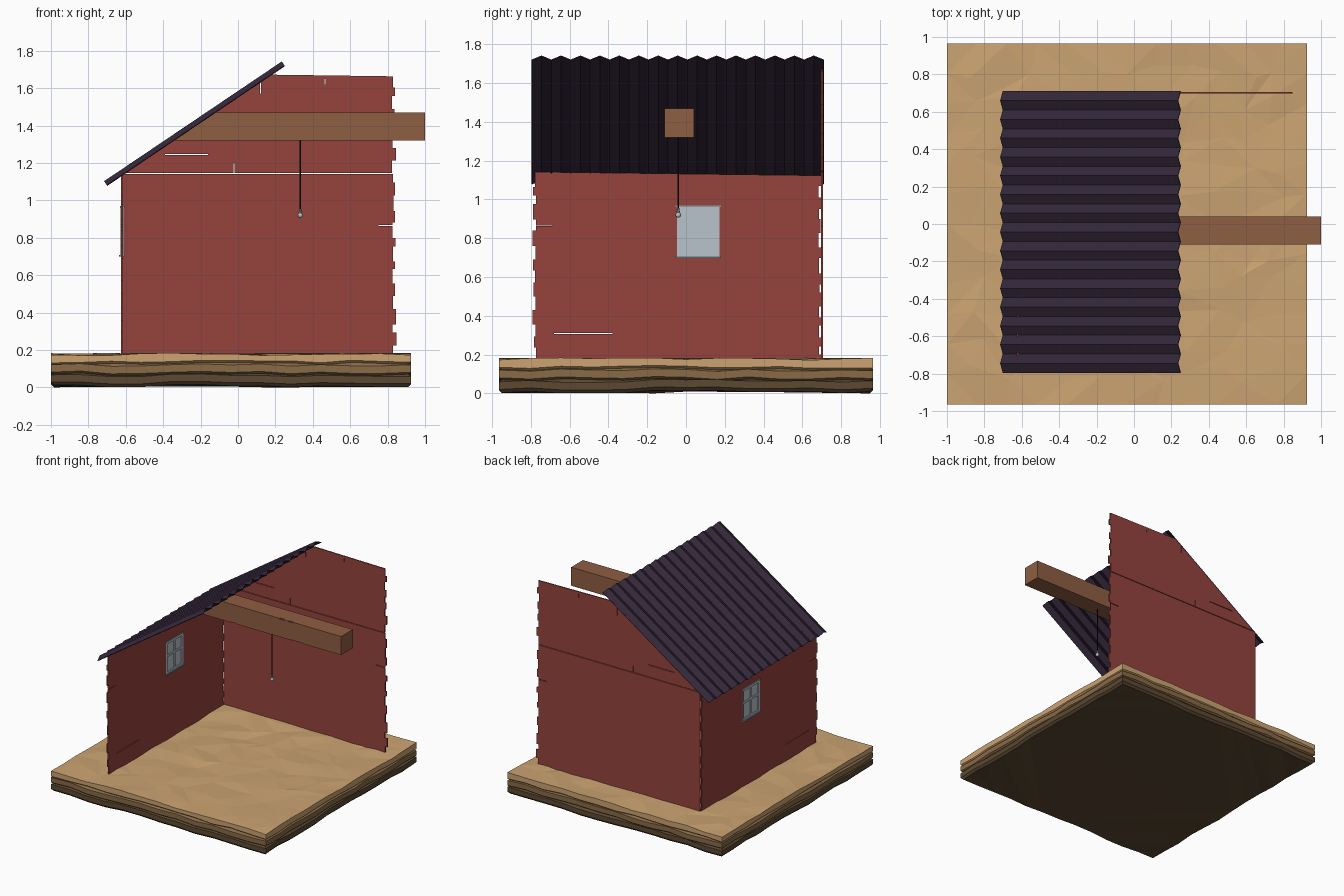
import bpy, bmesh, math, random
from mathutils import Vector

if "Cube" in bpy.data.objects:
    bpy.data.objects.remove(bpy.data.objects["Cube"])

random.seed(4)


def mat(name, hexcol):
    ch = [int(hexcol[i:i + 2], 16) / 255 for i in (0, 2, 4)]
    lin = [c / 12.92 if c <= 0.04045 else ((c + 0.055) / 1.055) ** 2.4 for c in ch]
    m = bpy.data.materials.new(name)
    m.diffuse_color = (*lin, 1)
    m.use_nodes = True
    m.node_tree.nodes["Principled BSDF"].inputs["Base Color"].default_value = m.diffuse_color
    return m


SAND = mat("sand", "CCA472")
EARTH = mat("brown earth", "8A6B47")
DEEP = mat("dark earth", "5C4932")
RED = mat("red siding", "96443D")
ROOF = mat("dark purple metal", "34283A")
WOOD = mat("brown wood", "8F5E42")
BLACK = mat("black cord", "141214")
GREY = mat("grey trim", "8F9B9E")
PALE = mat("pale glass", "BAC3CC")


def finish(bm, name, *mats):
    bmesh.ops.recalc_face_normals(bm, faces=bm.faces)
    me = bpy.data.meshes.new(name)
    bm.to_mesh(me)
    bm.free()
    for m in mats:
        me.materials.append(m)
    ob = bpy.data.objects.new(name, me)
    bpy.context.collection.objects.link(ob)
    return ob


def boxes(name, m, spans):
    """Each span is (x0, x1, y0, y1, z0, z1)."""
    bm = bmesh.new()
    for x0, x1, y0, y1, z0, z1 in spans:
        vs = bmesh.ops.create_cube(bm, size=1)["verts"]
        for v in vs:
            v.co = ((x0 + x1) / 2 + v.co.x * (x1 - x0),
                    (y0 + y1) / 2 + v.co.y * (y1 - y0),
                    (z0 + z1) / 2 + v.co.z * (z1 - z0))
    return finish(bm, name, *([m] if m else []))


def prism(name, m, pts, axis, a, b):
    """Extrude a (u, z) outline along x or y from a to b."""
    bm = bmesh.new()
    put = (lambda u, z: (u, a, z)) if axis == "y" else (lambda u, z: (a, u, z))
    f = bm.faces.new([bm.verts.new(put(u, z)) for u, z in pts])
    r = bmesh.ops.extrude_face_region(bm, geom=[f])
    d = Vector((0, b - a, 0)) if axis == "y" else Vector((b - a, 0, 0))
    bmesh.ops.translate(bm, vec=d, verts=[g for g in r["geom"] if isinstance(g, bmesh.types.BMVert)])
    return finish(bm, name, m)


def jag(u, amp, z0, z1):
    """Broken board ends: a stepped edge going up from z0 to z1."""
    out, z, k = [], z0, 0
    while z < z1 - 0.03:
        step = min(random.uniform(0.035, 0.085), z1 - z)
        off = amp * (random.uniform(0.6, 1) if k % 2 else random.uniform(0, 0.3))
        out += [(u + off, z), (u + off, z + step)]
        z += step
        k += 1
    return out


def cut(ob, spans):
    cutter = boxes("cutter", None, spans)
    cutter.hide_render = True
    md = ob.modifiers.new("cut", "BOOLEAN")
    md.object, md.operation, md.solver = cutter, "DIFFERENCE", "EXACT"
    bpy.context.view_layer.objects.active = ob
    bpy.ops.object.modifier_apply(modifier=md.name)
    bpy.data.objects.remove(cutter)


# Ground slab: bumpy top, three strata with undercut wavy edges
N = 12
X0, X1, Y0, Y1 = -1.0, 0.925, -0.965, 0.965
bm = bmesh.new()
grid = {}
for i in range(N + 1):
    for j in range(N + 1):
        edge = i in (0, N) or j in (0, N)
        jx, jy = (0, 0) if edge else (random.uniform(-.05, .05), random.uniform(-.05, .05))
        grid[i, j] = bm.verts.new((X0 + (X1 - X0) * i / N + jx, Y0 + (Y1 - Y0) * j / N + jy,
                                   0.177 + random.uniform(-.007, .007)))
for i in range(N):
    for j in range(N):
        q = [grid[i, j], grid[i + 1, j], grid[i + 1, j + 1], grid[i, j + 1]]
        k = random.randint(0, 1)
        bm.faces.new((q[k], q[k + 1], q[k + 2]))
        bm.faces.new((q[k + 2], q[(k + 3) % 4], q[k]))
ring = ([grid[i, 0] for i in range(N)] + [grid[N, j] for j in range(N)] +
        [grid[N - i, N] for i in range(N)] + [grid[0, N - j] for j in range(N)])
outline = [(v.co.x, v.co.y) for v in ring]
cx, cy = (X0 + X1) / 2, 0
for layer, (rows) in enumerate([((0, .137), (.014, .126)),
                                ((0, .120), (0, .080), (.014, .070)),
                                ((0, .064), (0, .025), (.016, .008))]):
    wave = [random.uniform(-.008, .008) for _ in outline]
    for inset, z in rows:
        new = []
        for (x, y), w in zip(outline, wave):
            x -= math.copysign(inset, x - cx) if abs(x - cx) > .95 else 0
            y -= math.copysign(inset, y - cy) if abs(y - cy) > .95 else 0
            new.append(bm.verts.new((x, y, max(0, z + w))))
        for k in range(len(ring)):
            n = (k + 1) % len(ring)
            bm.faces.new((ring[k], new[k], new[n], ring[n])).material_index = layer
        ring = new
base = bm.faces.new(ring)
base.material_index = 2
bmesh.ops.triangulate(bm, faces=[base])
finish(bm, "ground_slab", SAND, EARTH, DEEP)

# Back wall: lower and upper siding with a thin gap, plus a few open cracks
low = prism("back_wall_lower", RED, [(-.62, .16)] + jag(.825, .022, .16, 1.142) + [(-.62, 1.142)],
            "y", .697, .707)
cut(low, [(.75, .9, .6, .8, .862, .867)])
up = prism("back_wall_upper", RED, [(-.605, 1.147)] + jag(.822, .022, 1.147, 1.663) + [(.17, 1.672)],
           "y", .697, .707)
cut(up, [(-.39, -.16, .6, .8, 1.242, 1.247), (-.024, -.019, .6, .8, 1.1, 1.2),
         (.118, .122, .6, .8, 1.57, 1.63), (.462, .467, .6, .8, 1.62, 1.65)])

# Left wall with broken ends, window opening and cracks
side = prism("side_wall", RED,
             jag(.697, -.014, .16, 1.142) + jag(-.772, -.02, .16, 1.142)[::-1], "x", -.625, -.614)
cut(side, [(-.7, -.5, -.045, .17, .705, .963), (-.7, -.5, -.9, -.69, .862, .867),
           (-.7, -.5, -.68, -.38, .307, .312)])

# Window: pane, glazing bars, top and bottom trim
boxes("window_pane", PALE, [(-.622, -.617, -.045, .17, .705, .963)])
bars = [(-.629, -.610, y - .009, y + .009, .705, .963) for y in (-.038, .0625, .163)]
bars += [(-.628, -.611, -.045, .17, z - .008, z + .008) for z in (.716, .85, .952)]
boxes("window_bars", PALE, bars)
boxes("window_trim", GREY, [(-.635, -.606, -.053, .18, .699, .709),
                            (-.632, -.608, -.053, .18, .960, .969)])

# Corrugated roof sheet
slope = Vector((.95, 0, .64)).normalized()
normal = Vector((-slope.z, 0, slope.x))
bm = bmesh.new()
prev = None
for i in range(31):
    h = normal * (.0125 if i % 2 else -.0125)
    y = Vector((0, -.795 + .05015 * i, 0))
    pair = [bm.verts.new(p + y + h) for p in (Vector((-.7075, 0, 1.09)), Vector((.2425, 0, 1.73)))]
    if prev:
        bm.faces.new((prev[0], prev[1], pair[1], pair[0]))
    prev = pair
roof = finish(bm, "corrugated_roof", ROOF)
sol = roof.modifiers.new("thickness", "SOLIDIFY")
sol.thickness, sol.offset = .005, 0

# Beam with a slanted end under the roof and small nicks
beam = prism("beam", WOOD, [(-.345, 1.32), (1, 1.32), (1, 1.47), (-.12, 1.47)], "y", -.11, .04)
nicks = [(x, x + .045, -.12, -.102, 1.31, 1.326) for x in (.015, .56, .61)]
nicks += [(x, x + .04, -.12, -.102, 1.463, 1.48) for x in (.45, .53)]
cut(beam, nicks)


# Hanging lamp: cord, socket, bulb
def rod(name, m, r0, r1, z0, z1, seg=8):
    bm = bmesh.new()
    bmesh.ops.create_cone(bm, cap_ends=True, segments=seg, radius1=r0, radius2=r1, depth=z1 - z0)
    bmesh.ops.translate(bm, vec=(.333, -.04, (z0 + z1) / 2), verts=bm.verts)
    return finish(bm, name, m)


rod("lamp_cord", BLACK, .004, .004, .95, 1.325)
rod("lamp_socket", GREY, .009, .006, .932, .955)
bm = bmesh.new()
bmesh.ops.create_uvsphere(bm, u_segments=10, v_segments=8, radius=.014)
bmesh.ops.translate(bm, vec=(.333, -.04, .92), verts=bm.verts)
for f in bm.faces:
    f.smooth = True
finish(bm, "lamp_bulb", PALE)
